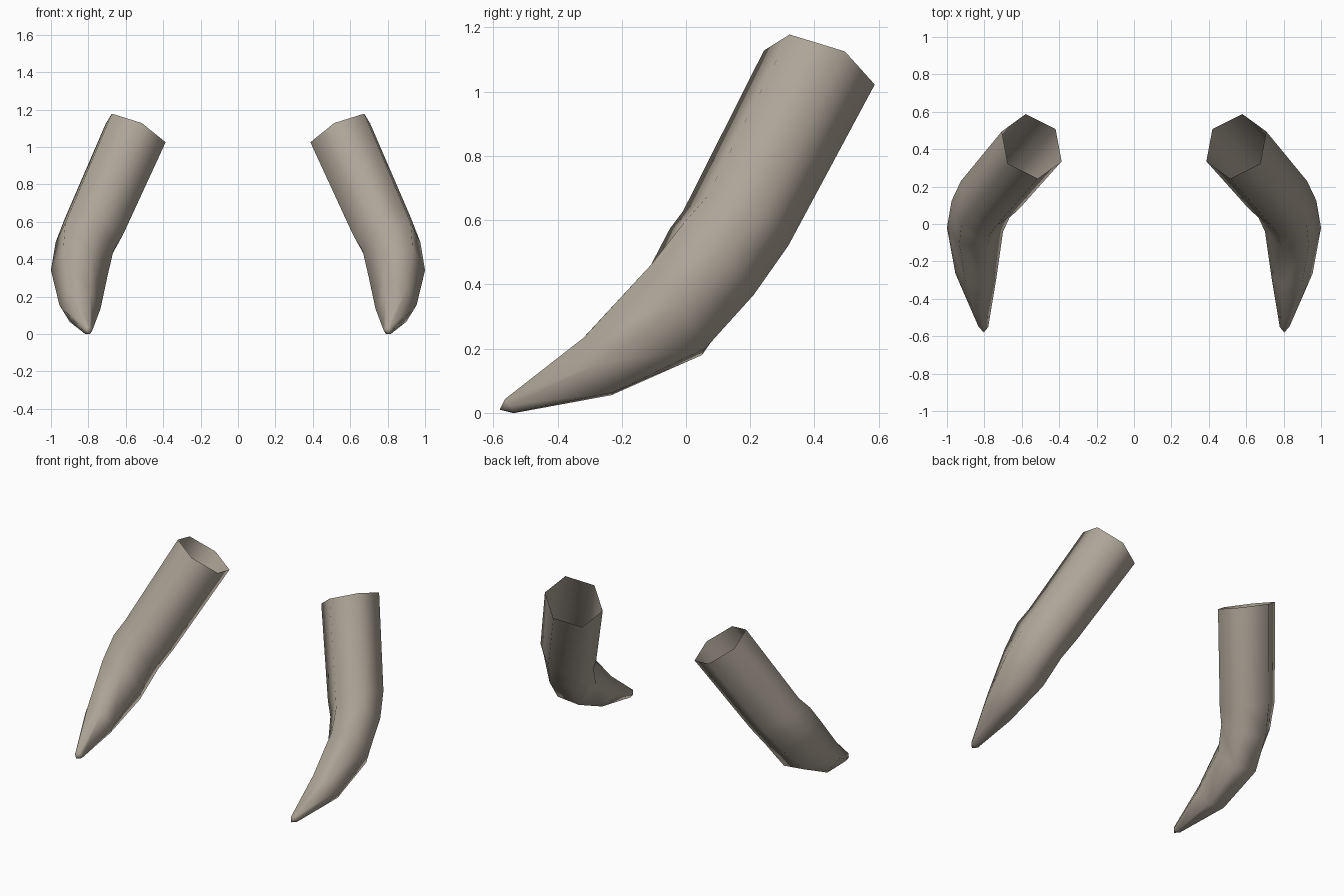
import bpy, bmesh, math
from mathutils import Vector as V

if "Cube" in bpy.data.objects:
    bpy.data.objects.remove(bpy.data.objects["Cube"])

ivory = bpy.data.materials.new("ivory")
ivory.diffuse_color = (0.42, 0.375, 0.31, 1)
ivory.use_nodes = True
ivory.node_tree.nodes["Principled BSDF"].inputs["Base Color"].default_value = ivory.diffuse_color

# Six-sided rings along the tusk, socket to tip: centre, half-axis across, half-axis up
RINGS = [
    ((0.547, 0.415, 1.075), (0.160, 0.080, 0.050), (0.055, -0.153, 0.090)),
    ((0.770, 0.155, 0.575), (0.155, 0.075, 0.045), (0.048, -0.146, 0.088)),
    ((0.820, 0.080, 0.470), (0.155, 0.045, 0.020), (0.030, -0.125, 0.130)),
    ((0.850, -0.030, 0.320), (0.150, 0.010, 0.020), (0.010, -0.098, 0.150)),
    ((0.845, -0.275, 0.145), (0.110, 0.010, 0.010), (0.000, -0.055, 0.098)),
    ((0.805, -0.550, 0.021), (0.026, 0.000, 0.002), (0.000, -0.016, 0.024)),
]
TIP = (0.803, -0.580, 0.010)


def tusk(name, side):
    bm = bmesh.new()
    flip = V((side, 1, 1))
    rings = []
    for c, u, v in RINGS:
        ring = []
        for i in range(6):
            a = i * math.pi / 3
            p = V(c) + V(u) * math.cos(a) + V(v) * math.sin(a)
            ring.append(bm.verts.new(p * flip))
        rings.append(ring)
    # walls, left open at the socket
    for r, s in zip(rings, rings[1:]):
        for i in range(6):
            j = (i + 1) % 6
            bm.faces.new((r[i], s[i], s[j], r[j]))
    # pointed tip
    tip = bm.verts.new(V(TIP) * flip)
    for i in range(6):
        bm.faces.new((rings[-1][i], tip, rings[-1][(i + 1) % 6]))
    if side < 0:
        bmesh.ops.reverse_faces(bm, faces=bm.faces[:])
    for f in bm.faces:
        f.smooth = True
    me = bpy.data.meshes.new(name)
    bm.to_mesh(me)
    bm.free()
    me.materials.append(ivory)
    bpy.context.collection.objects.link(bpy.data.objects.new(name, me))


tusk("right_tusk", 1)
tusk("left_tusk", -1)
